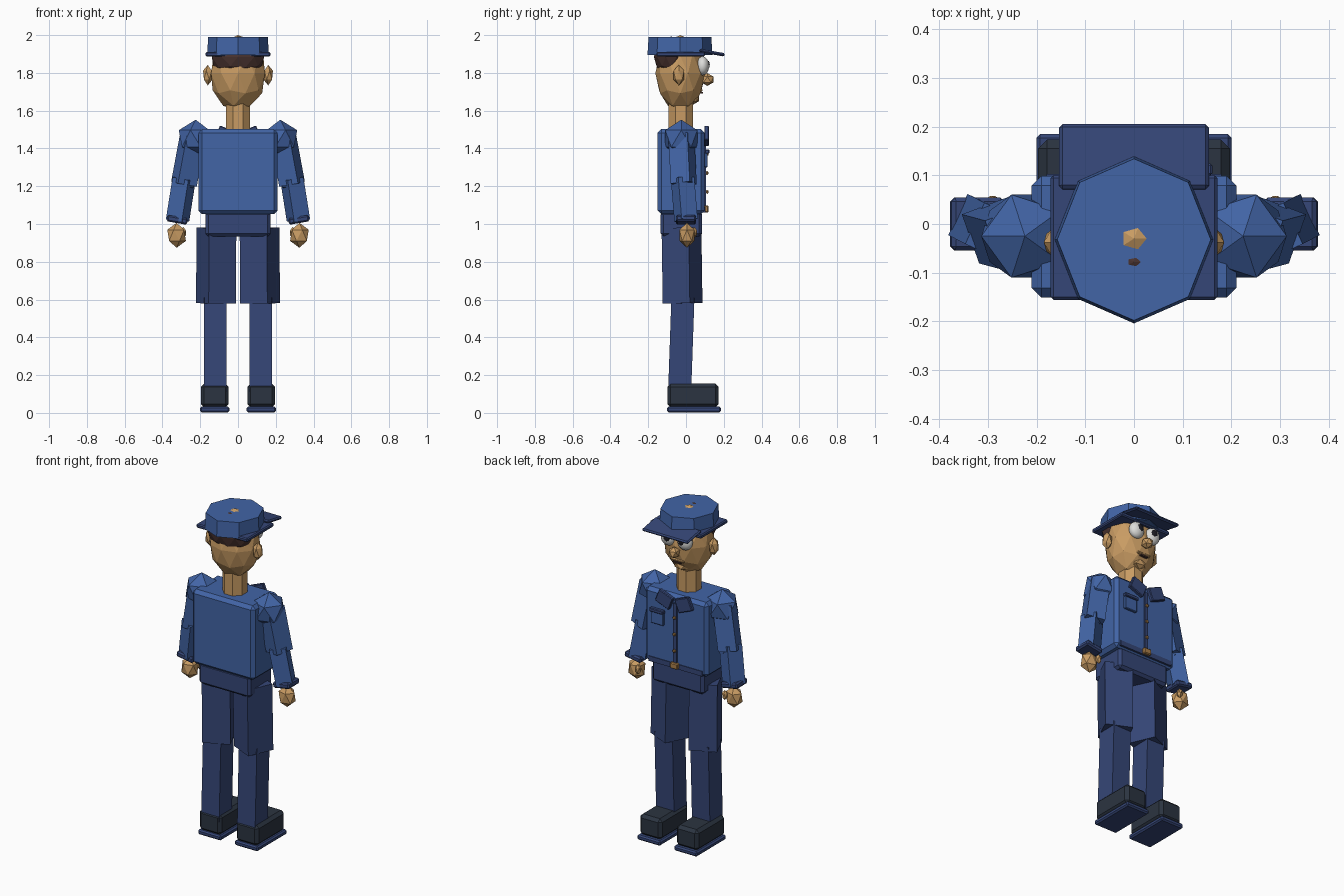
import bpy, bmesh
from math import radians
from mathutils import Matrix, Vector, Euler

if "Cube" in bpy.data.objects:
    bpy.data.objects.remove(bpy.data.objects["Cube"])


def material(name, rgb):
    m = bpy.data.materials.new(name)
    m.diffuse_color = (*rgb, 1)
    m.use_nodes = True
    m.node_tree.nodes["Principled BSDF"].inputs["Base Color"].default_value = m.diffuse_color
    return m


BLUE = material("shirt blue", (0.054, 0.128, 0.38))
NAVY = material("trouser navy", (0.036, 0.062, 0.185))
SLATE = material("shoe slate", (0.024, 0.034, 0.052))
SKIN = material("skin tan", (0.58, 0.33, 0.125))
HAIR = material("hair brown", (0.065, 0.032, 0.028))
WHITE = material("eye white", (0.72, 0.72, 0.70))
BLACK = material("pupil black", (0.012, 0.012, 0.018))
BRASS = material("button brass", (0.42, 0.22, 0.07))


def finish(name, bm, mat, mirror=False, bevel=0, smooth=False):
    """Turn a bmesh into an object, optionally bevelled and mirrored across x."""
    bmesh.ops.recalc_face_normals(bm, faces=bm.faces)
    for f in bm.faces:
        f.smooth = smooth
    me = bpy.data.meshes.new(name)
    bm.to_mesh(me)
    bm.free()
    me.materials.append(mat)
    ob = bpy.data.objects.new(name, me)
    bpy.context.collection.objects.link(ob)
    if bevel:
        b = ob.modifiers.new("bevel", 'BEVEL')
        b.width, b.segments = bevel, 1
    if mirror:
        m = ob.modifiers.new("mirror", 'MIRROR')
        m.use_mirror_merge = False
    return ob


def placed(loc, size, rot=(0, 0, 0)):
    r = Euler([radians(a) for a in rot]).to_matrix().to_4x4()
    return Matrix.Translation(loc) @ r @ Matrix.Diagonal((*size, 1))


def box(name, loc, size, mat, rot=(0, 0, 0), bevel=0, mirror=False):
    bm = bmesh.new()
    bmesh.ops.create_cube(bm, size=1, matrix=placed(loc, size, rot))
    return finish(name, bm, mat, mirror, bevel)


def ball(name, loc, radii, mat, level=1, mirror=False, smooth=False, rot=(0, 0, 0)):
    bm = bmesh.new()
    bmesh.ops.create_icosphere(bm, subdivisions=level, radius=1,
                               matrix=placed(loc, radii, rot))
    return finish(name, bm, mat, mirror, smooth=smooth)


def limb(name, p0, p1, r0, r1, sides, mat, mirror=False, spin=0, flat=1):
    """Faceted tapered tube between two points."""
    p0, p1 = Vector(p0), Vector(p1)
    d = p1 - p0
    turn = Vector((0, 0, 1)).rotation_difference(d).to_matrix().to_4x4()
    mtx = (Matrix.Translation((p0 + p1) / 2) @ turn @ Matrix.Diagonal((flat, 1, 1, 1))
           @ Matrix.Rotation(radians(spin), 4, 'Z'))
    bm = bmesh.new()
    bmesh.ops.create_cone(bm, cap_ends=True, segments=sides, radius1=r0, radius2=r1,
                          depth=d.length, matrix=mtx)
    return finish(name, bm, mat, mirror)


# Shoes and soles
box("sole", (0.123, 0.042, 0.018), (0.155, 0.285, 0.03), NAVY, bevel=0.008, mirror=True)
box("shoe", (0.123, 0.037, 0.092), (0.148, 0.272, 0.125), SLATE, bevel=0.018, mirror=True)

# Legs: the thighs are square tubes turned inward
box("shin", (0.12, -0.025, 0.36), (0.12, 0.122, 0.50), NAVY, rot=(-2, 0, 0), mirror=True)
ball("knee", (0.12, -0.02, 0.6), (0.065, 0.065, 0.065), NAVY, mirror=True)
limb("thigh", (0.117, -0.018, 0.58), (0.114, -0.024, 0.98), 0.112, 0.112, 4, NAVY,
     mirror=True, spin=45 - 25)

# Trunk
box("hips", (0, -0.025, 1.0), (0.345, 0.22, 0.13), NAVY, bevel=0.015)
box("torso", (0, -0.026, 1.277), (0.42, 0.25, 0.45), BLUE, bevel=0.02)

# Arms: square tubes, upper and lower turned opposite ways
ball("shoulder", (0.224, -0.025, 1.452), (0.1, 0.1, 0.1), BLUE, mirror=True)
limb("upper_arm", (0.286, -0.012, 1.212), (0.238, -0.025, 1.47), 0.076, 0.076, 4, BLUE,
     mirror=True, spin=45 - 20)
ball("elbow", (0.283, -0.018, 1.22), (0.055, 0.055, 0.055), BLUE, mirror=True)
limb("forearm", (0.32, 0.0, 1.02), (0.285, -0.018, 1.24), 0.066, 0.066, 4, BLUE,
     mirror=True, spin=45 + 25)
box("cuff", (0.322, 0.0, 1.022), (0.11, 0.108, 0.034), NAVY, rot=(0, -10, 0),
    bevel=0.008, mirror=True)
ball("hand", (0.325, 0.005, 0.94), (0.055, 0.047, 0.066), SKIN, mirror=True)
ball("thumb", (0.29, 0.043, 0.955), (0.018, 0.017, 0.03), SKIN, mirror=True)

# Shirt details on the chest
box("button_strip", (0, 0.101, 1.27), (0.024, 0.012, 0.37), NAVY)
for i in range(3):
    ball("button", (0, 0.112, 1.17 + i * 0.1), (0.011, 0.009, 0.011), BRASS)
box("belt", (0, 0.097, 1.075), (0.36, 0.012, 0.03), NAVY)
box("buckle", (0, 0.108, 1.08), (0.05, 0.024, 0.036), BRASS, bevel=0.005)
box("collar", (0.065, 0.109, 1.466), (0.098, 0.024, 0.08), NAVY, rot=(0, -22, 0),
    bevel=0.004, mirror=True)
box("pocket", (0.115, 0.105, 1.34), (0.085, 0.018, 0.08), BLUE, bevel=0.004)
box("pocket_flap", (0.115, 0.112, 1.383), (0.092, 0.024, 0.022), NAVY, bevel=0.004)

# Head
limb("neck", (0, -0.028, 1.47), (0, -0.028, 1.65), 0.07, 0.07, 8, SKIN, spin=22.5)
ball("head", (0, -0.03, 1.798), (0.15, 0.132, 0.202), SKIN, level=2)
ball("hair", (0, -0.078, 1.885), (0.146, 0.092, 0.108), HAIR, level=2)
ball("ear", (0.16, -0.038, 1.788), (0.028, 0.033, 0.054), SKIN, mirror=True)

# Face
ball("eye", (0.056, 0.088, 1.837), (0.046, 0.034, 0.05), WHITE, level=3, mirror=True, smooth=True)
ball("pupil", (0.05, 0.115, 1.843), (0.021, 0.011, 0.023), BLACK, level=2, mirror=True)
ball("nose", (0, 0.113, 1.765), (0.034, 0.038, 0.034), SKIN)
box("upper_lip", (0, 0.074, 1.708), (0.09, 0.028, 0.016), SKIN, bevel=0.005)
box("mouth", (0, 0.076, 1.696), (0.05, 0.028, 0.008), HAIR)
ball("chin", (0, 0.042, 1.664), (0.05, 0.032, 0.03), SKIN)

# Cap
limb("cap_crown", (0, -0.032, 1.895), (0, -0.032, 1.99), 0.172, 0.166, 8, BLUE, flat=0.95)
box("cap_band", (0, -0.028, 1.898), (0.342, 0.256, 0.024), NAVY, bevel=0.006)
box("cap_visor", (0, 0.138, 1.907), (0.308, 0.135, 0.018), NAVY, rot=(-10, 0, 0), bevel=0.007)
